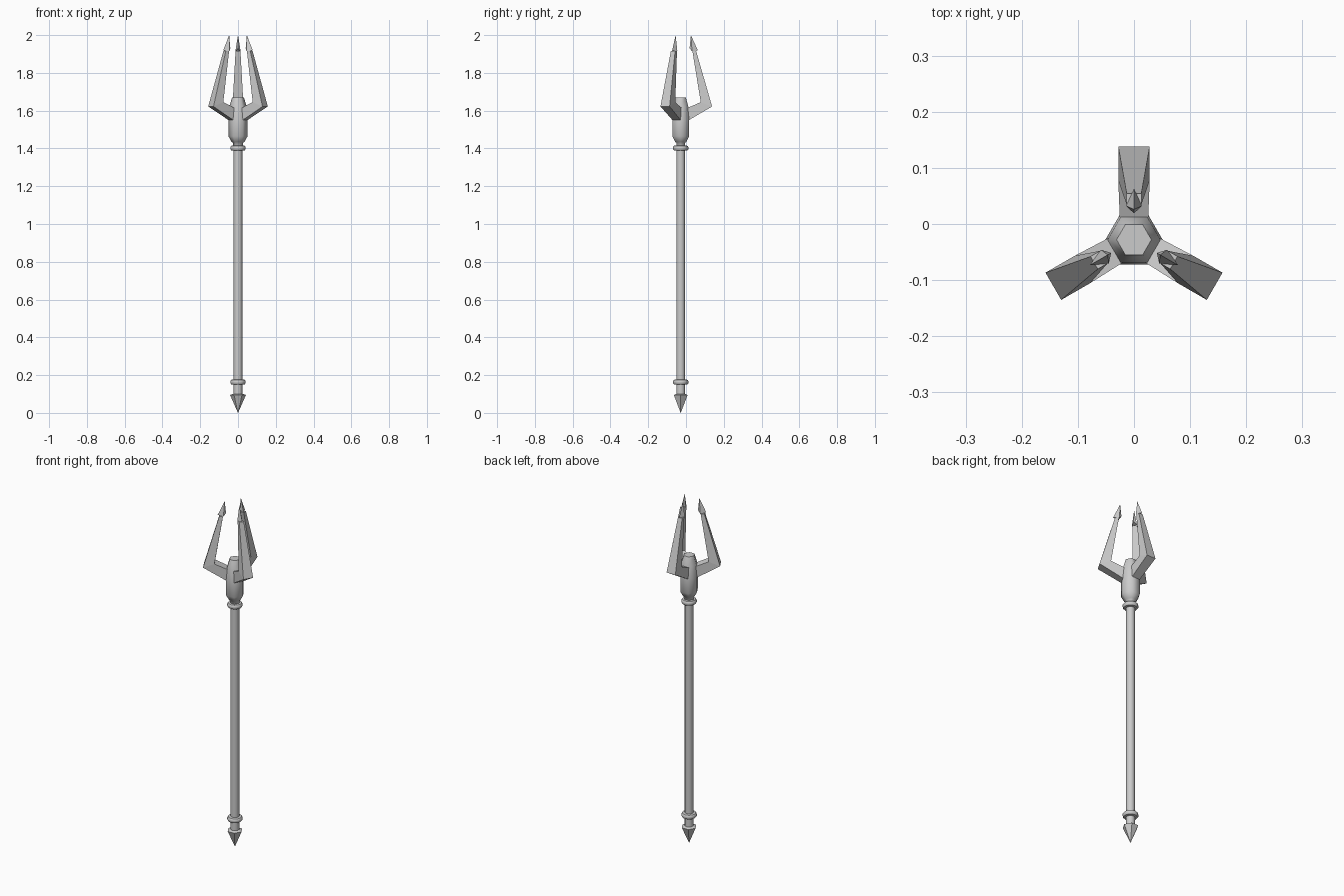
import bpy, bmesh
from math import cos, sin, pi, radians

if "Cube" in bpy.data.objects:
    bpy.data.objects.remove(bpy.data.objects["Cube"])

CY = -0.028  # the shaft axis sits slightly forward of the bounds centre


def finish(bm, name, smooth=None):
    bmesh.ops.recalc_face_normals(bm, faces=bm.faces)
    me = bpy.data.meshes.new(name)
    bm.to_mesh(me)
    bm.free()
    ob = bpy.data.objects.new(name, me)
    bpy.context.collection.objects.link(ob)
    if smooth:
        bpy.ops.object.select_all(action='DESELECT')
        ob.select_set(True)
        bpy.context.view_layer.objects.active = ob
        bpy.ops.object.shade_smooth_by_angle(angle=radians(smooth))
    return ob


def loft(bm, rings):
    """Skin a chain of equal-length rings of points and cap both ends."""
    vs = [[bm.verts.new(p) for p in ring] for ring in rings]
    n = len(vs[0])
    for a, b in zip(vs, vs[1:]):
        for i in range(n):
            j = (i + 1) % n
            bm.faces.new((a[i], a[j], b[j], b[i]))
    bm.faces.new(vs[0])
    bm.faces.new(vs[-1])


def lathe(name, profile, sides, smooth=None):
    bm = bmesh.new()
    loft(bm, [[(r * cos(2 * pi * i / sides), CY + r * sin(2 * pi * i / sides), z)
               for i in range(sides)] for r, z in profile])
    bmesh.ops.remove_doubles(bm, verts=bm.verts, dist=1e-5)
    return finish(bm, name, smooth)


# Shaft, collars and end spike
lathe("shaft", [(.023, .08), (.023, 1.41)], 12, 40)
for name, z in (("lower_collar", .163), ("upper_collar", 1.402)):
    lathe(name, [(.023, z - .014), (.036, z - .012), (.041, z - .005),
                 (.041, z + .005), (.036, z + .012), (.023, z + .014)], 12, 40)
lathe("end_spike", [(.0005, 0), (.042, .095), (.024, .101)], 6)

# Socket that carries the prongs, with its faceted plug
lathe("socket", [(.027, 1.40), (.027, 1.43), (.034, 1.435), (.051, 1.465),
                 (.051, 1.55), (.047, 1.62), (.031, 1.67)], 6, 62)


# Three prongs: arm, elbow, tapering blade and barbed tip
def prong(name, angle):
    def at(r, w, z):
        return (r * cos(angle) - w * sin(angle), CY + r * sin(angle) + w * cos(angle), z)

    # inner radius, inner z, outer radius, outer z, half width
    sections = [(.030, 1.612, .040, 1.548, .025),
                (.106, 1.645, .166, 1.622, .028),
                (.062, 1.915, .082, 1.915, .013)]
    bm = bmesh.new()
    loft(bm, [[at(ri, -w, zi), at(ri, w, zi), at(ro, w, zo), at(ro, -w, zo)]
              for ri, zi, ro, zo, w in sections])
    base = [bm.verts.new(at(*p)) for p in
            ((.047, 0, 1.93), (.060, .014, 1.915), (.091, 0, 1.918), (.060, -.014, 1.915))]
    tip = bm.verts.new(at(.054, 0, 2.0))
    bm.faces.new(base)
    for i in range(4):
        bm.faces.new((base[i], base[(i + 1) % 4], tip))
    finish(bm, name)


for label, deg in (("back", 90), ("left", 210), ("right", 330)):
    prong(label + "_prong", radians(deg))
